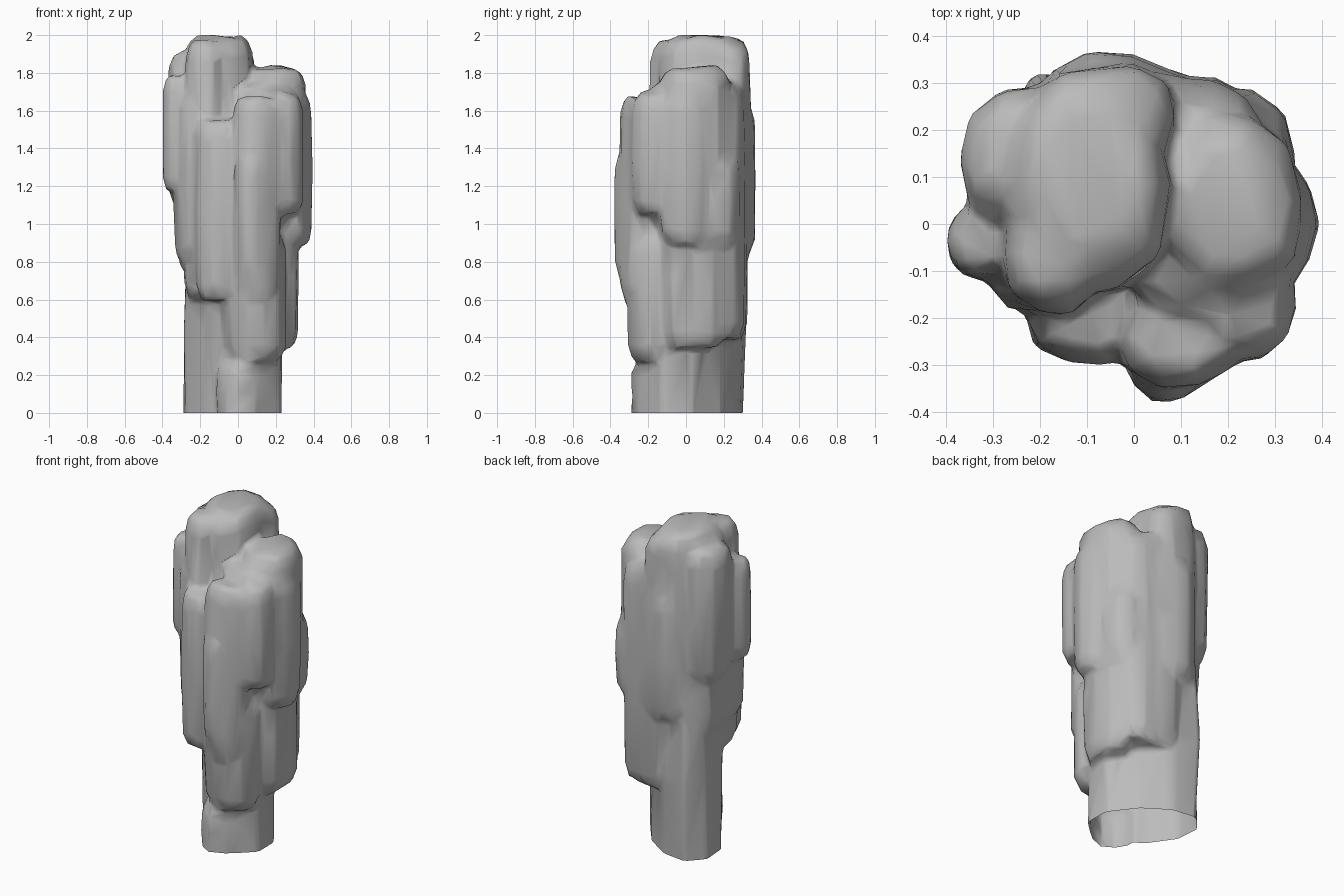
import bpy, bmesh, math, random
from mathutils import Matrix, Vector

random.seed(11)
cube = bpy.data.objects.get("Cube")
if cube:
    bpy.data.objects.remove(cube)

stone = bpy.data.materials.new("grey stone")
stone.use_nodes = True
stone.diffuse_color = (0.5, 0.5, 0.5, 1)
stone.node_tree.nodes["Principled BSDF"].inputs["Base Color"].default_value = (0.5, 0.5, 0.5, 1)
stone.node_tree.nodes["Principled BSDF"].inputs["Roughness"].default_value = 0.9


def add_column(bm, x, y, rx, ry, bottom, top, turn=0, sides=10):
    """Upright irregular stone column with chamfered ends, turned in degrees."""
    spin = Matrix.Rotation(math.radians(turn), 3, "Z")
    wobble = [random.uniform(0.95, 1.07) for _ in range(sides)]
    foot = 1 if bottom < 0 else 0.75
    levels = [(bottom, foot), (bottom + 0.08, 0.98), ((bottom + top) / 2, 1.02),
              (top - 0.1, 1), (top - 0.03, 0.87), (top, 0.6)]
    rings = []
    for z, scale in levels:
        ring = []
        for i, w in enumerate(wobble):
            a = math.tau * i / sides
            s = scale * w * random.uniform(0.96, 1.04)
            offset = spin @ Vector((rx * s * math.cos(a), ry * s * math.sin(a), 0))
            height = z + random.uniform(-0.02, 0.01)
            ring.append(bm.verts.new(offset + Vector((x, y, height))))
        rings.append(ring)
    for low, high in zip(rings, rings[1:]):
        for i in range(sides):
            j = (i + 1) % sides
            bm.faces.new((low[i], low[j], high[j], high[i]))
    bm.faces.new(rings[0][::-1])
    bm.faces.new(rings[-1])


# Columns: centre x, centre y, radius x, radius y, bottom, top, turn
columns = [
    # core and foot
    (-.03, .04, .2, .31, -.1, 1.1, 45),
    (-.03, .04, .26, .3, .7, 1.55, 45),
    (.05, -.13, .18, .13, -.1, .3, 45),
    # summit
    (-.1, .09, .18, .25, 1, 2),
    (-.17, -.06, .11, .13, .9, 1.97),
    (-.24, .14, .13, .15, 1.1, 1.92),
    (-.04, .23, .13, .11, 1.2, 1.96),
    (-.13, .17, .14, .13, .65, 1.93),
    (-.05, .25, .15, .12, .85, 1.63),
    # right shoulder
    (.2, .05, .16, .2, .85, 1.84),
    (.3, 0, .09, .14, .9, 1.69),
    (.13, .2, .14, .12, .4, 1.72),
    (.03, .2, .18, .13, .4, 1.75),
    (.2, .15, .14, .14, .88, 1.38),
    (.22, .04, .1, .18, .35, 1.1),
    (.15, -.09, .17, .12, 1, 1.75),
    # front buttresses
    (.1, -.24, .13, .11, .6, 1.68),
    (.24, -.17, .11, .12, 1.05, 1.7),
    (.07, -.28, .09, .1, .72, 1.38),
    (.09, -.18, .16, .14, .28, .95),
    (-.1, -.19, .13, .11, .6, 1.56),
    # left side
    (-.33, -.04, .07, .08, 1.18, 1.79),
    (-.23, -.02, .11, .16, .8, 1.7),
    (-.19, -.02, .1, .14, .61, 1.2),
]
bm = bmesh.new()
for column in columns:
    add_column(bm, *column)
mesh = bpy.data.meshes.new("rock_pillar")
bm.to_mesh(mesh)
bm.free()
mesh.materials.append(stone)
pillar = bpy.data.objects.new("rock_pillar", mesh)
bpy.context.collection.objects.link(pillar)

# Fuse the columns into one weathered rock
fuse = pillar.modifiers.new("fuse", "REMESH")
fuse.mode = "VOXEL"
fuse.voxel_size = 0.018
soften = pillar.modifiers.new("soften", "SMOOTH")
soften.factor = 0.5
soften.iterations = 5
facet = pillar.modifiers.new("facet", "DECIMATE")
facet.ratio = 0.05
graph = bpy.context.evaluated_depsgraph_get()
pillar.data = bpy.data.meshes.new_from_object(pillar.evaluated_get(graph))
pillar.modifiers.clear()

# Cut the foot off level, leaving it open underneath
bm = bmesh.new()
bm.from_mesh(pillar.data)
bmesh.ops.bisect_plane(bm, geom=bm.verts[:] + bm.edges[:] + bm.faces[:],
                       plane_co=(0, 0, 0), plane_no=(0, 0, -1), clear_outer=True)
bm.to_mesh(pillar.data)
bm.free()
pillar.data.materials.clear()
pillar.data.materials.append(stone)

bpy.ops.object.select_all(action="DESELECT")
pillar.select_set(True)
bpy.context.view_layer.objects.active = pillar
bpy.ops.object.shade_smooth_by_angle(angle=math.radians(60))
